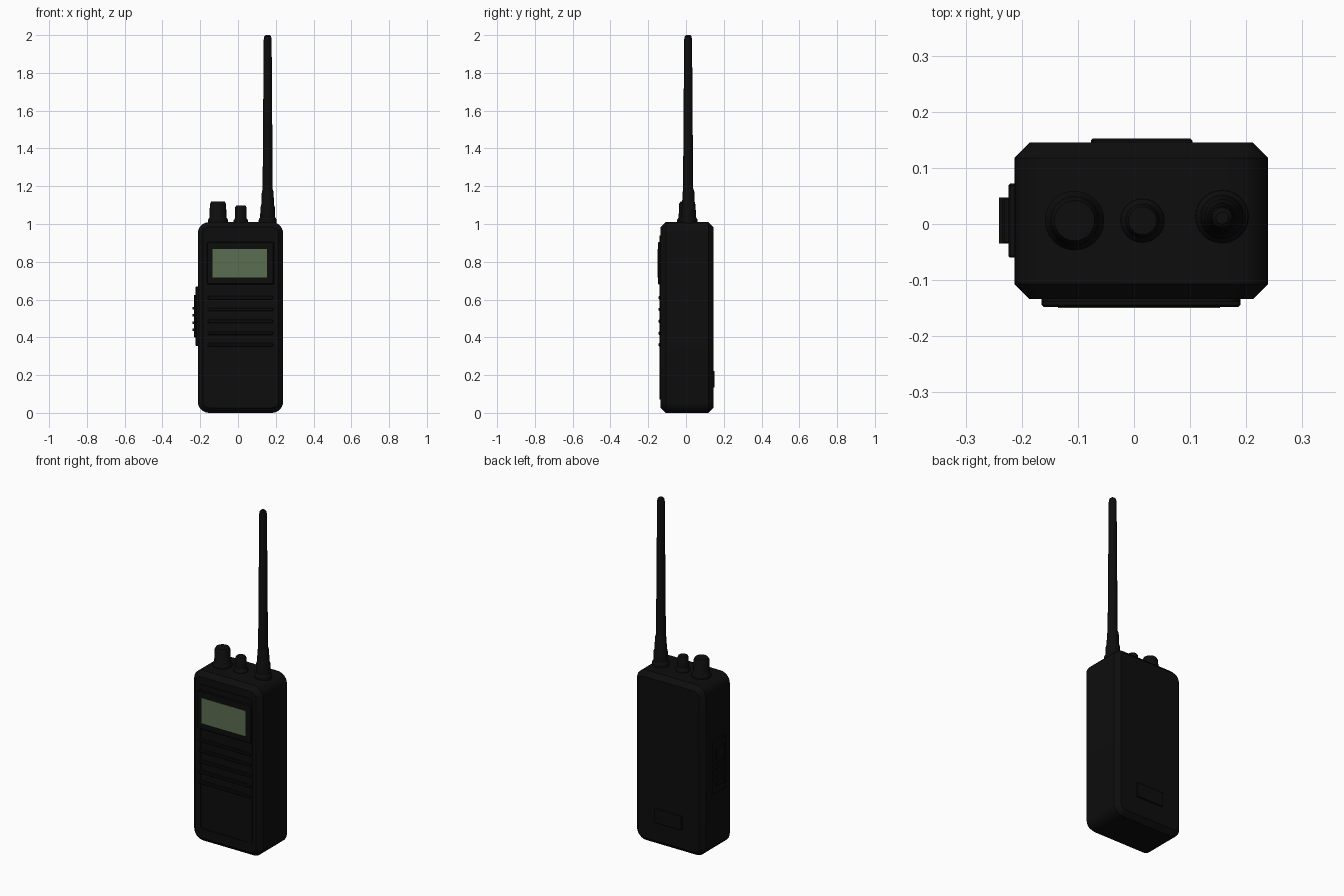
import bpy, bmesh, math

if "Cube" in bpy.data.objects:
    bpy.data.objects.remove(bpy.data.objects["Cube"])


def material(name, rgb):
    m = bpy.data.materials.new(name)
    m.diffuse_color = (*rgb, 1)
    m.use_nodes = True
    m.node_tree.nodes["Principled BSDF"].inputs["Base Color"].default_value = m.diffuse_color
    return m


BLACK = material("black plastic", (0.004, 0.004, 0.004))
GREEN = material("display green", (0.105, 0.158, 0.082))


def finish(name, bm, mat):
    bmesh.ops.recalc_face_normals(bm, faces=bm.faces)
    me = bpy.data.meshes.new(name)
    bm.to_mesh(me)
    bm.free()
    me.materials.append(mat)
    ob = bpy.data.objects.new(name, me)
    bpy.context.collection.objects.link(ob)
    bpy.ops.object.select_all(action='DESELECT')
    ob.select_set(True)
    bpy.context.view_layer.objects.active = ob
    bpy.ops.object.shade_smooth_by_angle(angle=math.radians(30))
    return ob


def box(name, x, y, z, mat=BLACK, bevel=0.0):
    """Box given as (min, max) on each axis."""
    bm = bmesh.new()
    bmesh.ops.create_cube(bm, size=1)
    for v in bm.verts:
        for i, (a, b) in enumerate((x, y, z)):
            v.co[i] = a if v.co[i] < 0 else b
    if bevel:
        bmesh.ops.bevel(bm, geom=bm.edges[:], offset=bevel, segments=1, affect='EDGES')
    return finish(name, bm, mat)


def rounded(x, z, r, n=6):
    """Rounded rectangle outline in the xz plane."""
    pts = []
    corners = ((x[1] - r, z[1] - r), (x[0] + r, z[1] - r), (x[0] + r, z[0] + r), (x[1] - r, z[0] + r))
    for q, (cx, cz) in enumerate(corners):
        for i in range(n + 1):
            a = math.pi / 2 * (q + i / n)
            pts.append((cx + r * math.cos(a), cz + r * math.sin(a)))
    return pts


def loft(name, sections, closed=False):
    """Join outlines (y, points) front to back; cap the ends, or close as a ring."""
    bm = bmesh.new()
    rings = [[bm.verts.new((px, y, pz)) for px, pz in pts] for y, pts in sections]
    n = len(rings[0])
    pairs = list(zip(rings, rings[1:])) + ([(rings[-1], rings[0])] if closed else [])
    for a, b in pairs:
        for i in range(n):
            bm.faces.new((a[i], a[(i + 1) % n], b[(i + 1) % n], b[i]))
    if not closed:
        bm.faces.new(rings[0])
        bm.faces.new(rings[-1])
    return finish(name, bm, BLACK)


def lathe(name, cx, cy, profile, n=24):
    """Turned part from (radius, z) points."""
    bm = bmesh.new()
    rings = [[bm.verts.new((cx + r * math.cos(2 * math.pi * i / n), cy + r * math.sin(2 * math.pi * i / n), z))
              for i in range(n)] for r, z in profile]
    for a, b in zip(rings, rings[1:]):
        for i in range(n):
            bm.faces.new((a[i], a[(i + 1) % n], b[(i + 1) % n], b[i]))
    bm.faces.new(rings[0])
    bm.faces.new(rings[-1])
    return finish(name, bm, BLACK)


# Body: rounded slab with chamfered front and back rims
c = 0.027
outer = rounded((-0.213, 0.239), (0, 1.01), 0.06)
inner = rounded((-0.213 + c, 0.239 - c), (c, 1.01 - c), 0.06 - c)
loft("body", [(-0.134, inner), (-0.134 + c, outer), (0.145 - c, outer), (0.145, inner)])

# Raised rim around the front panel
rim_out = rounded((-0.165, 0.19), (0.07, 0.94), 0.03)
rim_in = rounded((-0.150, 0.175), (0.085, 0.925), 0.018)
loft("front_rim", [(-0.13, rim_out), (-0.139, rim_out), (-0.139, rim_in), (-0.13, rim_in)], closed=True)

# Display bezel and screen
box("display_bezel", (-0.165, 0.19), (-0.148, -0.12), (0.68, 0.905), bevel=0.004)
box("display_screen", (-0.135, 0.153), (-0.150, -0.145), (0.717, 0.867), GREEN)

# Speaker grille bars
for i in range(5):
    z = 0.36 + i * 0.0625
    box(f"grille_bar_{i + 1}", (-0.16, 0.185), (-0.145, -0.125), (z - 0.009, z + 0.009), bevel=0.003)

# Push-to-talk key on the left side with grip ribs
box("talk_key_base", (-0.224, -0.20), (-0.06, 0.072), (0.355, 0.67), bevel=0.003)
box("talk_key_pad", (-0.234, -0.21), (-0.035, 0.047), (0.40, 0.625), bevel=0.003)
for i in range(4):
    z = 0.44 + i * 0.038
    box(f"talk_key_rib_{i + 1}", (-0.241, -0.225), (-0.035, 0.047), (z - 0.007, z + 0.007))

# Latch plate on the back
box("battery_latch", (-0.077, 0.104), (0.13, 0.152), (0.135, 0.222), bevel=0.003)

# Control knobs with flared collars
lathe("large_knob", -0.106, 0.006, [(0.053, 0.99), (0.053, 1.022), (0.045, 1.035), (0.043, 1.105), (0.036, 1.118)])
lathe("small_knob", 0.015, 0.006, [(0.039, 0.99), (0.039, 1.018), (0.031, 1.03), (0.030, 1.088), (0.025, 1.097)])

# Antenna: stepped base and long tapering whip
lathe("antenna_base", 0.157, 0.013, [(0.048, 0.99), (0.047, 1.025), (0.040, 1.035), (0.038, 1.09),
                                     (0.034, 1.10), (0.031, 1.17), (0.025, 1.19)])
lathe("antenna_whip", 0.157, 0.011, [(0.027, 1.15), (0.026, 1.3), (0.021, 1.975), (0.018, 1.993), (0.011, 2.0)])
